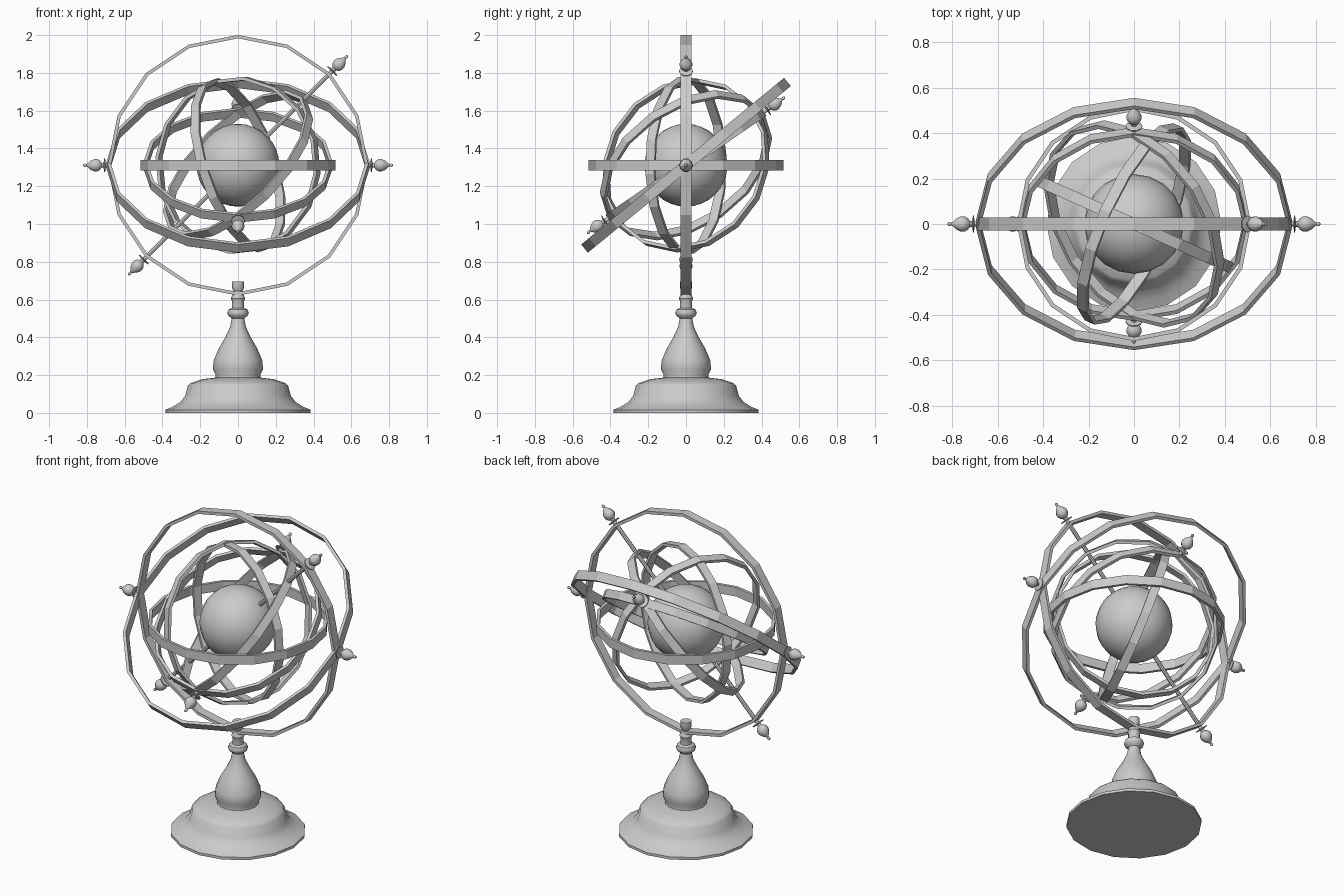
import bpy, bmesh, math
from mathutils import Vector, Matrix

if "Cube" in bpy.data.objects:
    bpy.data.objects.remove(bpy.data.objects["Cube"])

C = Vector((0, 0, 1.311))   # centre of the sphere
SIDES = 16


def frame(x, n):
    """Matrix with local x along x, local z along n, placed at the centre."""
    z = n.normalized()
    x = (x - z * x.dot(z)).normalized()
    y = z.cross(x)
    m = Matrix((x, y, z)).transposed().to_4x4()
    m.translation = C
    return m


def make(name, bm, matrix=None, smooth=None):
    bmesh.ops.recalc_face_normals(bm, faces=bm.faces)
    if matrix:
        bm.transform(matrix)
    me = bpy.data.meshes.new(name)
    bm.to_mesh(me)
    bm.free()
    ob = bpy.data.objects.new(name, me)
    bpy.context.collection.objects.link(ob)
    if smooth:
        bpy.ops.object.select_all(action='DESELECT')
        ob.select_set(True)
        bpy.context.view_layer.objects.active = ob
        bpy.ops.object.shade_smooth_by_angle(angle=math.radians(smooth))
    return ob


def lathe(name, profile, matrix=None, sides=SIDES, closed=False):
    """Turn (radius, height) points round local z; closed makes a band."""
    bm = bmesh.new()
    loops = []
    for r, h in profile:
        loops.append([bm.verts.new((r * math.cos(i * math.tau / sides),
                                    r * math.sin(i * math.tau / sides), h))
                      for i in range(sides)])
    pairs = list(zip(loops, loops[1:]))
    if closed:
        pairs.append((loops[-1], loops[0]))
    for a, b in pairs:
        for i in range(sides):
            j = (i + 1) % sides
            bm.faces.new((a[i], a[j], b[j], b[i]))
    if not closed:
        bm.faces.new(loops[0])
        bm.faces.new(loops[-1])
    return make(name, bm, matrix, None if closed else 40)


def ring(name, r, half, x, n, t=0.018):
    lathe(name, [(r, -half), (r, half), (r - t, half), (r - t, -half)],
          frame(x, n), closed=True)


FINIAL = [(0.012, -0.015), (0.012, 0.012), (0.037, 0.013), (0.037, 0.018),
          (0.012, 0.022), (0.014, 0.032), (0.026, 0.041), (0.034, 0.056),
          (0.034, 0.072), (0.025, 0.09), (0.011, 0.105), (0.006, 0.112),
          (0.009, 0.12), (0.007, 0.128), (0.002, 0.131)]


def finials(name, d, r):
    for i, s in enumerate((1, -1)):
        m = (d * s).to_track_quat('Z', 'Y').to_matrix().to_4x4()
        m.translation = C + d.normalized() * s * r
        lathe(f"{name}_{i + 1}", FINIAL, m, sides=10)


# Main directions
X, Y, Z = Vector((1, 0, 0)), Vector((0, 1, 0)), Vector((0, 0, 1))
rod = Vector((1, 0, 1)).normalized()
pivot = Vector((0, math.cos(math.radians(34.5)), math.sin(math.radians(34.5))))
side = Vector((0.91, -0.41, 0)).normalized()
tau = math.radians(17)
pole = Z * math.cos(tau) - side * math.sin(tau)

# Stand
lathe("stand", [(0.385, 0), (0.385, 0.016), (0.345, 0.033), (0.305, 0.058),
                (0.28, 0.09), (0.265, 0.145), (0.25, 0.158), (0.19, 0.178),
                (0.12, 0.187), (0.118, 0.2), (0.133, 0.232), (0.128, 0.28),
                (0.1, 0.345), (0.065, 0.405), (0.042, 0.455), (0.033, 0.5),
                (0.052, 0.515), (0.057, 0.53), (0.05, 0.548), (0.033, 0.555),
                (0.033, 0.595), (0.038, 0.605), (0.03, 0.625), (0.024, 0.645),
                (0.033, 0.665), (0.031, 0.695)])

# Globe
bm = bmesh.new()
bmesh.ops.create_uvsphere(bm, u_segments=20, v_segments=16, radius=0.219)
make("globe", bm, Matrix.Translation(C), 40)

# Axis rod
bm = bmesh.new()
bmesh.ops.create_cone(bm, cap_ends=True, segments=8, radius1=0.012,
                      radius2=0.012, depth=1.4)
make("axis_rod", bm, frame(Y, rod), 40)

# Outer rings
ring("meridian_ring", 0.69, 0.028, X, Y)
ring("tilted_outer_ring", 0.695, 0.028, X,
     Matrix.Rotation(math.radians(39.4), 3, 'X') @ Z)

# Inner rings
ring("horizon_ring", 0.515, 0.028, X, Z)
ring("tilted_inner_ring", 0.50, 0.025, pivot, X.cross(pivot))
ring("axis_ring", 0.495, 0.025, pivot, rod.cross(pivot))
ring("upright_ring_a", 0.475, 0.025, pole, pole.cross(Z.cross(side)))
ring("upright_ring_b", 0.47, 0.025, pole, Z.cross(side))

# Finials on the three axes
finials("side_finial", X, 0.69)
finials("rod_finial", rod, 0.69)
finials("inner_finial", pivot, 0.505)
